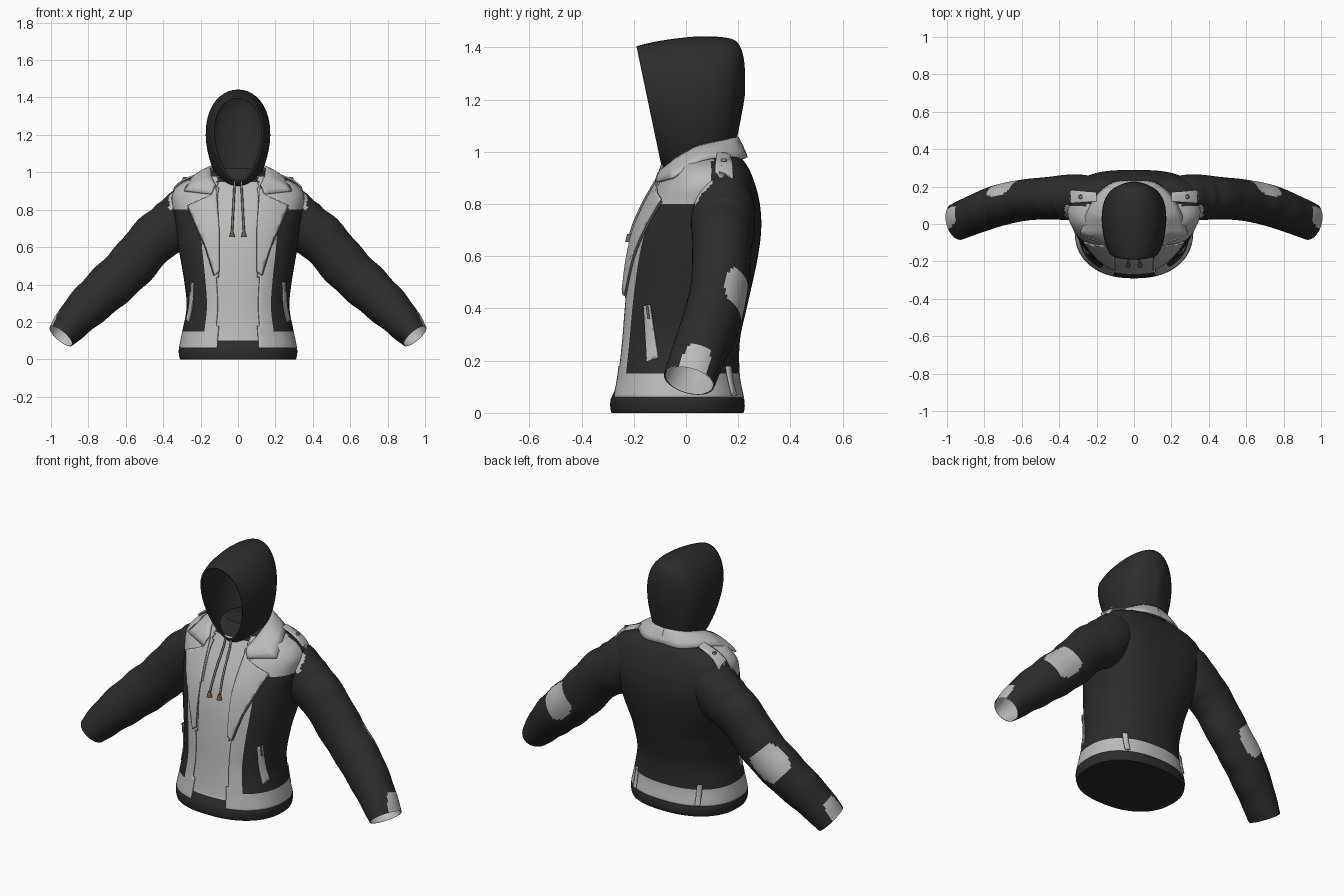
import bpy, bmesh, math
from mathutils import Vector
from mathutils.bvhtree import BVHTree

if "Cube" in bpy.data.objects:
    bpy.data.objects.remove(bpy.data.objects["Cube"])


def material(name, rgb):
    m = bpy.data.materials.new(name)
    m.diffuse_color = (*rgb, 1)
    m.use_nodes = True
    m.node_tree.nodes["Principled BSDF"].inputs["Base Color"].default_value = m.diffuse_color
    return m


BLACK = material("black cloth", (0.025, 0.025, 0.025))
LIGHT = material("light grey leather", (0.5, 0.5, 0.5))
GOLD = material("dull gold", (0.17, 0.125, 0.05))
GREY = material("grey cord", (0.2, 0.2, 0.2))


def at(rows, t):
    """Smooth interpolation through key rows, t counted in rows."""
    n = len(rows) - 1
    i = min(int(t), n - 1)
    f = t - i
    p = [rows[max(0, min(n, k))] for k in (i - 1, i, i + 1, i + 2)]
    return [0.5 * (2 * b + (c - a) * f + (2 * a - 5 * b + 4 * c - d) * f * f
                   + (3 * b - a - 3 * c + d) * f ** 3) for a, b, c, d in zip(*p)]


def finish(name, bm, mats, mirror=False, thick=0, offset=-1):
    me = bpy.data.meshes.new(name)
    bm.to_mesh(me)
    ob = bpy.data.objects.new(name, me)
    bpy.context.collection.objects.link(ob)
    for m in mats:
        me.materials.append(m)
    bpy.ops.object.select_all(action='DESELECT')
    ob.select_set(True)
    bpy.context.view_layer.objects.active = ob
    bpy.ops.object.shade_smooth_by_angle(angle=math.radians(45))
    if thick:
        s = ob.modifiers.new("thickness", 'SOLIDIFY')
        s.thickness, s.offset = thick, offset
    if mirror:
        ob.modifiers.new("mirror", 'MIRROR')
    return ob


def loft(rings, rule=None, drop=None, caps=()):
    """Skin closed rings; rule(centre, u, v) picks the material slot."""
    bm = bmesh.new()
    vs = [[bm.verts.new(p) for p in r] for r in rings]
    n = len(rings[0])
    for i in range(len(rings) - 1):
        for j in range(n):
            q = [vs[i][j], vs[i][(j + 1) % n], vs[i + 1][(j + 1) % n], vs[i + 1][j]]
            c = sum((v.co for v in q), Vector()) / 4
            if drop and drop(c):
                continue
            f = bm.faces.new(q)
            if rule:
                f.material_index = int(rule(c, (i + .5) / (len(rings) - 1), 360 * (j + .5) / n))
    for k in caps:
        bm.faces.new(vs[k])
    bmesh.ops.recalc_face_normals(bm, faces=bm.faces[:])
    return bm


# torso key rows: z, half width, front y, back y
TORSO = [(0, .31, -.285, .22), (.02, .315, -.29, .225), (.06, .316, -.288, .222),
         (.15, .298, -.272, .206), (.28, .275, -.257, .207), (.42, .288, -.246, .237),
         (.58, .315, -.226, .272), (.70, .33, -.198, .288), (.80, .347, -.155, .283),
         (.88, .352, -.11, .263), (.94, .305, -.075, .238), (.985, .20, -.05, .205),
         (1.02, .13, -.03, .175)]


def sgnpow(v, e):
    return math.copysign(abs(v) ** e, v)


def torso_ring(t, inset, n=132):
    z, w, f, b = at(TORSO, t)
    k = inset * max(0, min(1, (z - .05) / .05))
    cy, ry, w = (f + b) / 2, (b - f) / 2 - k, w - k
    flat = 2 / (2.3 + .9 * max(0, min(1, (z - .45) / .3)))   # broad upper back
    ring = []
    for j in range(n):
        a = 2 * math.pi * (j + .5) / n
        e = flat if math.sin(a) > 0 else 2 / 2.3
        ring.append(Vector((w * sgnpow(math.cos(a), e), cy + ry * sgnpow(math.sin(a), e), z)))
    return ring


# hoodie body worn under the jacket
core = loft([torso_ring(i / 6, .014) for i in range(73)],
            lambda c, u, v: .1 < c.z < .945 and c.y < 0 and abs(c.x) < .2, caps=(0, -1))
finish("hoodie_body", core, [BLACK, LIGHT])


# open jacket shell with light band, front facings and shoulder yoke
def jacket_rule(c, u, v):
    return c.z < .15 or abs(v - 270) < 34.5 or (c.z > .8 and c.y < .1)


jacket_rings = [torso_ring(2 + i / 8, 0) for i in range(79)]
surface = BVHTree.FromBMesh(loft(jacket_rings))
finish("jacket_body", loft(jacket_rings, jacket_rule,
                           lambda c: (c.y < .02 and abs(c.x) < .11) or c.z > .98),
       [BLACK, LIGHT], thick=.01)

# sleeve key rows: centre x, y, z, radius across, radius in y
SLEEVE = [(.16, .125, .845, .06, .07), (.25, .138, .80, .132, .118), (.345, .142, .715, .142, .122),
          (.45, .138, .64, .132, .114), (.585, .128, .487, .128, .11), (.72, .10, .36, .122, .11),
          (.85, .052, .235, .105, .104), (.946, .012, .124, .08, .1)]


def sleeve_ring(t, k=1, n=60):
    x, y, z, r, ry = at(SLEEVE, t)
    T = Vector(at(SLEEVE, min(7, t + .1))[:3]) - Vector(at(SLEEVE, max(0, t - .1))[:3])
    N = Vector((-T.z, 0, T.x)).normalized()
    B = N.cross(T).normalized()
    B *= math.copysign(1, B.y)
    r *= 1 + .02 * math.sin(t * 7)
    return [Vector((x, y, z)) + N * (r * k * math.cos(q)) + B * (ry * k * math.sin(q))
            for q in (2 * math.pi * j / n for j in range(n))]


def sleeve_rule(c, u, v):
    t = u * 7
    elbow = abs((t - 4.45) / .48) ** 4 + abs((v - 66) / 46) ** 4 < 1
    cuff = t > 6.25 and abs((t - 7) / .75) ** 4 + abs(((v + 180) % 360 - 190) / 32) ** 4 < 1
    yoke = c.x < .37 and c.z > .8 and c.y < .1
    return elbow or cuff or yoke


finish("sleeve", loft([sleeve_ring(i / 14) for i in range(99)], sleeve_rule), [BLACK, LIGHT], True)
finish("cuff_lining", loft([sleeve_ring(6 + i / 6, .95) for i in range(7)], caps=(0,)), [LIGHT], True)

# hood: rings from face opening to back; top y z, bottom y z, half width
HOOD = [(-.19, 1.405, -.095, .95, .132), (-.10, 1.425, -.06, .92, .157), (.03, 1.441, .0, .88, .17),
        (.13, 1.44, .07, .87, .162), (.19, 1.425, .13, .88, .132), (.216, 1.38, .165, .93, .092),
        (.226, 1.31, .195, 1.05, .045), (.226, 1.22, .22, 1.18, .01)]


def hood_ring(t, n=48):
    ty, tz, by, bz, w = at(HOOD, t)
    top, bot = Vector((0, ty, tz)), Vector((0, by, bz))
    mid, half = (top + bot) / 2, (top - bot) / 2
    return [mid + half * math.cos(a) + Vector((w * math.sin(a) * (1 + .18 * math.cos(a)), 0, 0))
            for a in (2 * math.pi * j / n for j in range(n))]


finish("hood", loft([hood_ring(i / 5) for i in range(36)], caps=(-1,)), [BLACK], thick=.01)

# folded collar: inner edge and outer edge pairs from back centre to the notch
COLLAR = [(0, .197, 1.055, 0, .232, .98), (.08, .175, 1.05, .11, .222, .975),
          (.13, .105, 1.035, .20, .15, .98), (.147, .03, 1.015, .255, .05, .962),
          (.142, -.04, .975, .287, -.052, .90), (.12, -.09, .93, .14, -.115, .882)]
bm = bmesh.new()
rows = []
for i in range(31):
    k = i / 6
    if k > 3:   # straight edges at the collar point
        a, b = COLLAR[min(int(k), 4)], COLLAR[min(int(k), 4) + 1]
        p = [m + (q - m) * (k - min(int(k), 4)) for m, q in zip(a, b)]
    else:
        p = at(COLLAR, k)
    A, B = Vector(p[:3]), Vector(p[3:])
    rows.append([bm.verts.new(A.lerp(B, s) + Vector((0, -.003, .010)) * math.sin(math.pi * s))
                 for s in (0, .25, .5, .75, 1)])
for r, s in zip(rows, rows[1:]):
    for j in range(4):
        bm.faces.new((r[j], r[j + 1], s[j + 1], s[j]))
finish("collar", bm, [LIGHT], True, .01, 0)

# projection of flat shapes on to the jacket surface
VIEW = {'y': (lambda a, b: (a, -1, b), Vector((0, 1, 0))),
        'b': (lambda a, b: (a, 1, b), Vector((0, -1, 0))),
        'x': (lambda a, b: (1, a, b), Vector((-1, 0, 0))),
        'z': (lambda a, b: (a, b, 2), Vector((0, 0, -1)))}


def project(axis, a, b, off):
    make, d = VIEW[axis]
    o = Vector(make(a, b))
    hit = surface.ray_cast(o, d)[0] or surface.find_nearest(o + d)[0]
    return hit - d * off


def plate(name, axis, outline, off, mat, thick=.008):
    bm = bmesh.new()
    bm.faces.new([bm.verts.new((a, b, 0)) for a, b in outline])
    bmesh.ops.triangulate(bm, faces=bm.faces[:])
    for k in range(2):
        no = Vector((1 - k, k, 0))
        for i in range(-20, 50):
            bmesh.ops.bisect_plane(bm, geom=bm.verts[:] + bm.edges[:] + bm.faces[:],
                                   plane_co=no * i * .025, plane_no=no)
    for v in bm.verts:
        v.co = project(axis, v.co.x, v.co.y, off)
    bmesh.ops.recalc_face_normals(bm, faces=bm.faces[:])
    finish(name, bm, [mat], True, thick, 0)


def tube(name, pts, r, mat):
    for s in (1, -1):
        cu = bpy.data.curves.new(name, 'CURVE')
        cu.dimensions, cu.bevel_depth, cu.bevel_resolution = '3D', r, 2
        cu.use_fill_caps = True
        sp = cu.splines.new('POLY')
        sp.points.add(len(pts) - 1)
        for q, p in zip(sp.points, pts):
            q.co = (p.x * s, p.y, p.z, 1)
        cu.materials.append(mat)
        bpy.context.collection.objects.link(bpy.data.objects.new(name, cu))


def line(axis, a, b, off, n=14):
    return [project(axis, a[0] + (b[0] - a[0]) * i / n, a[1] + (b[1] - a[1]) * i / n, off)
            for i in range(n + 1)]


# lapels, pocket facings, shoulder tabs, belt loops
plate("lapel", 'y', [(.118, .93), (.15, .875), (.268, .822), (.225, .72), (.175, .61),
                     (.125, .45), (.10, .47), (.10, .7)], .012, LIGHT)
plate("pocket_facing", 'x', [(-.162, .41), (-.138, .415), (-.106, .21), (-.15, .20)], .003, LIGHT, .006)
plate("shoulder_tab", 'z', [(.20, .12), (.335, .11), (.355, .145), (.335, .18), (.20, .17)], .012, LIGHT)
plate("belt_loop", 'b', [(.19, .065), (.215, .065), (.215, .18), (.19, .18)], .01, LIGHT)

# zips and drawcords
tube("pocket_zip", line('x', (-.15, .415), (-.143, .36), .008), .005, GOLD)
tube("lapel_zip", line('y', (.267, .81), (.18, .61), .006) + line('y', (.175, .60), (.128, .45), .006),
     .004, GOLD)
tube("drawcord", [Vector((.018, -.09, .95))] + line('y', (.02, .90), (.032, .68), .01), .006, GREY)
for s in (1, -1):
    # cord ends
    bm = bmesh.new()
    bmesh.ops.create_cone(bm, cap_ends=True, segments=12, radius1=.015, radius2=.007, depth=.032)
    bmesh.ops.translate(bm, verts=bm.verts[:], vec=project('y', .032 * s, .67, .012))
    finish("cord_end", bm, [GOLD])
    # tab buttons
    bm = bmesh.new()
    bmesh.ops.create_cone(bm, cap_ends=True, segments=16, radius1=.012, radius2=.009, depth=.012)
    bmesh.ops.translate(bm, verts=bm.verts[:], vec=project('z', .285 * s, .145, .02))
    finish("tab_button", bm, [GREY])
